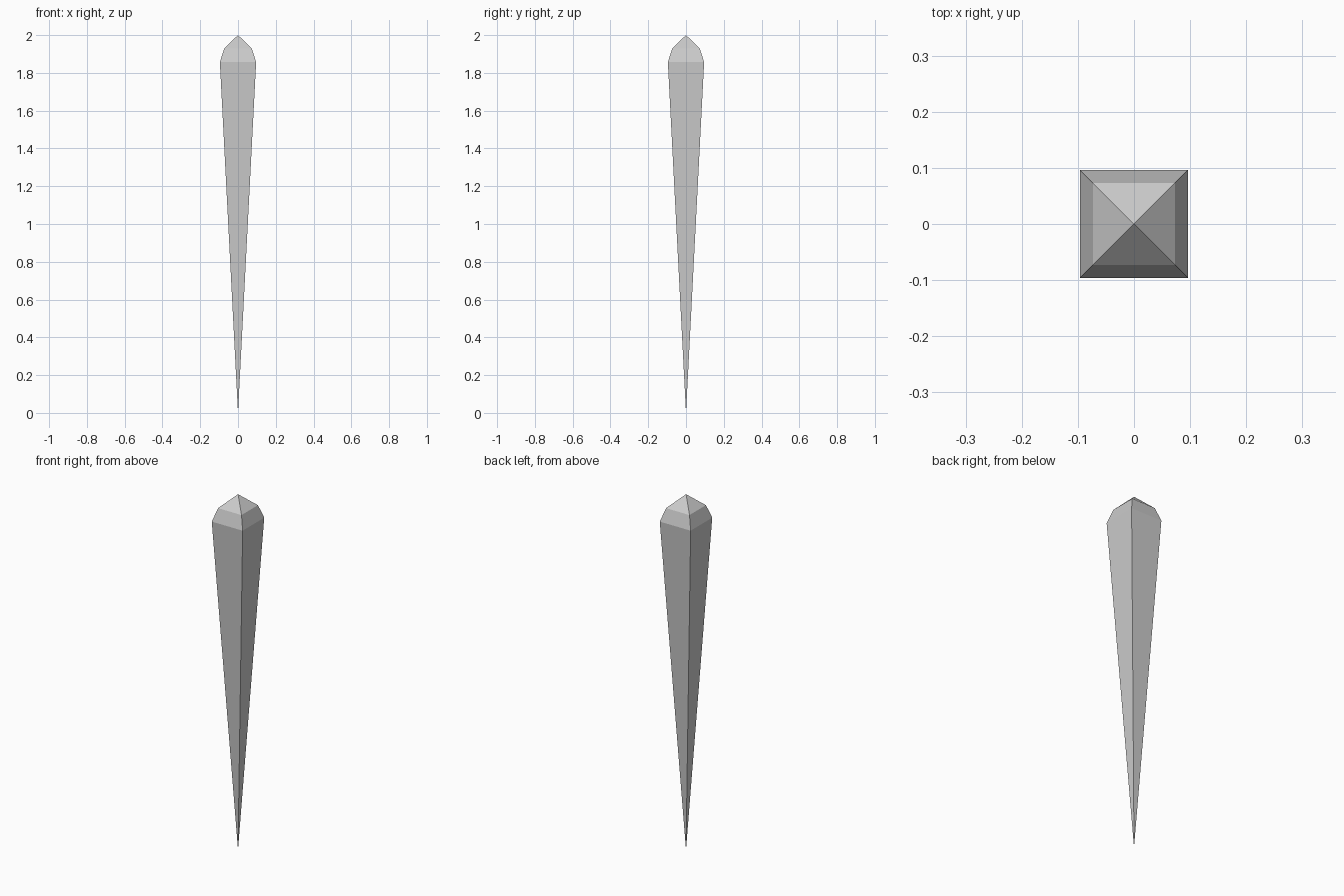
import bpy, bmesh

if "Cube" in bpy.data.objects:
    bpy.data.objects.remove(bpy.data.objects["Cube"])

# Profile of the spike: (half width, height) of each square ring
RINGS = [(0.096, 1.857), (0.073, 1.93)]
TIP_Z, TOP_Z = 0.0, 2.0

bm = bmesh.new()


def square_ring(h, z):
    return [bm.verts.new((sx * h, sy * h, z))
            for sx, sy in ((-1, -1), (1, -1), (1, 1), (-1, 1))]


tip = bm.verts.new((0, 0, TIP_Z))
apex = bm.verts.new((0, 0, TOP_Z))
lower, upper = [square_ring(h, z) for h, z in RINGS]

# Long tapering shaft, bevelled shoulder and pyramid cap, one side at a time
for i in range(4):
    j = (i + 1) % 4
    bm.faces.new((tip, lower[j], lower[i]))
    bm.faces.new((lower[i], lower[j], upper[j], upper[i]))
    bm.faces.new((upper[i], upper[j], apex))

bmesh.ops.recalc_face_normals(bm, faces=bm.faces)
mesh = bpy.data.meshes.new("spike")
bm.to_mesh(mesh)
bm.free()
bpy.context.collection.objects.link(bpy.data.objects.new("spike", mesh))
